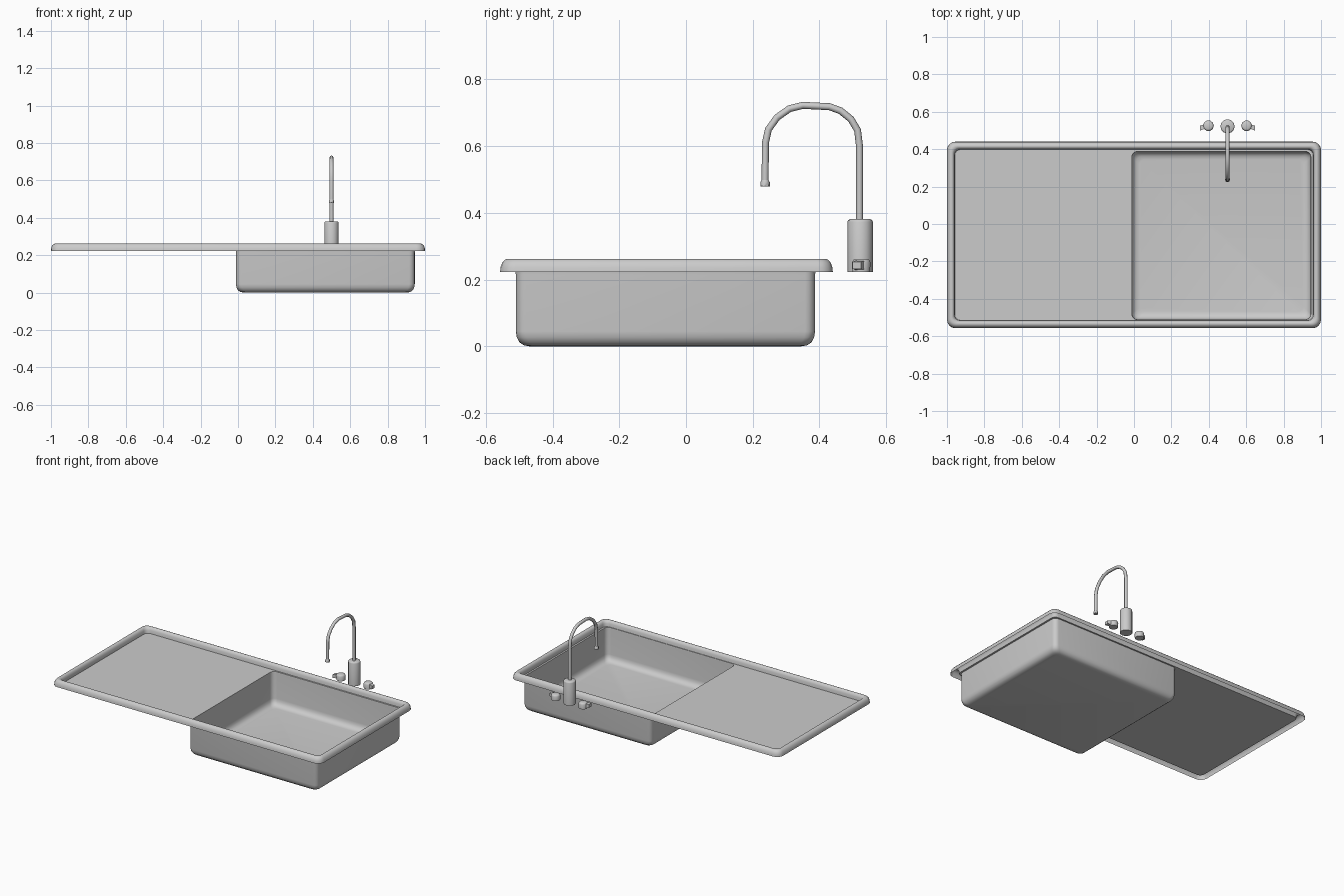
import bpy, bmesh, math
from mathutils import Vector, Matrix

if "Cube" in bpy.data.objects:
    bpy.data.objects.remove(bpy.data.objects["Cube"])


def finish(name, bm, angle=40):
    bmesh.ops.recalc_face_normals(bm, faces=bm.faces)
    me = bpy.data.meshes.new(name)
    bm.to_mesh(me)
    bm.free()
    ob = bpy.data.objects.new(name, me)
    bpy.context.collection.objects.link(ob)
    smooth(ob, angle)
    return ob


def smooth(ob, angle=40):
    bpy.ops.object.select_all(action='DESELECT')
    ob.select_set(True)
    bpy.context.view_layer.objects.active = ob
    bpy.ops.object.shade_smooth_by_angle(angle=math.radians(angle))


def rounded_rect(x0, x1, y0, y1, r, z, n=4):
    pts = []
    corners = [(x1 - r, y1 - r), (x0 + r, y1 - r), (x0 + r, y0 + r), (x1 - r, y0 + r)]
    for q, (cx, cy) in enumerate(corners):
        for i in range(n + 1):
            a = math.pi / 2 * (q + i / n)
            pts.append((cx + r * math.cos(a), cy + r * math.sin(a), z))
    return pts


def loft(bm, rings, cap_start=False, cap_end=False):
    loops = [[bm.verts.new(p) for p in ring] for ring in rings]
    for a, b in zip(loops, loops[1:]):
        for i in range(len(a)):
            j = (i + 1) % len(a)
            bm.faces.new((a[i], a[j], b[j], b[i]))
    if cap_start:
        bm.faces.new(loops[0])
    if cap_end:
        bm.faces.new(loops[-1])


def lathe(bm, cx, cy, profile, sides):
    rings = [[(cx + r * math.cos(2 * math.pi * i / sides),
               cy + r * math.sin(2 * math.pi * i / sides), z) for i in range(sides)]
             for r, z in profile]
    loft(bm, rings, True, True)


# Sink: one pressed sheet running over the rim, across the drainer, into the basin
rim = [(0, .222, .045), (.001, .236, .045), (.006, .250, .04), (.014, .259, .035),
       (.022, .262, .03), (.030, .261, .03), (.036, .255, .03), (.040, .244, .03), (.042, .224, .03)]
basin = [(0, .224), (.001, .215), (.001, .045), (.004, .027), (.012, .012), (.025, .003), (.042, 0)]
rings = [rounded_rect(-1 + d, 1 - d, -.557 + d, .44 - d, r, z) for d, z, r in rim]
rings += [rounded_rect(-.012 + d, .946 - d, -.511 + d, .388 - d, .03, z) for d, z in basin]
bm = bmesh.new()
loft(bm, rings, cap_end=True)
finish("sink", bm)

# Faucet body
bm = bmesh.new()
lathe(bm, .5, .522, [(.038, .222), (.038, .373), (.036, .378), (.031, .381)], 12)
finish("faucet_body", bm)

# Gooseneck spout
path = [(.52, .37), (.52, .60), (.514, .648), (.494, .681), (.463, .706), (.43, .718),
        (.35, .722), (.31, .712), (.273, .686), (.247, .650), (.238, .61), (.237, .49)]
cu = bpy.data.curves.new("spout", 'CURVE')
cu.dimensions = '3D'
cu.bevel_depth = .0105
cu.bevel_resolution = 2
cu.use_fill_caps = True
sp = cu.splines.new('POLY')
sp.points.add(len(path) - 1)
for p, (y, z) in zip(sp.points, path):
    p.co = (.5, y, z, 1)
spout = bpy.data.objects.new("spout", cu)
bpy.context.collection.objects.link(spout)
bpy.ops.object.select_all(action='DESELECT')
spout.select_set(True)
bpy.context.view_layer.objects.active = spout
bpy.ops.object.convert(target='MESH')
smooth(bpy.context.object, 50)

# Spout nozzle
bm = bmesh.new()
lathe(bm, .5, .237, [(.014, .479), (.014, .492), (.0105, .498)], 8)
finish("spout_nozzle", bm)

# Tap handles: a round knob with a short outward lever, mirrored about the faucet
for side, label in ((-1, "left"), (1, "right")):
    bm = bmesh.new()
    lathe(bm, .5 + side * .102, .525, [(.028, .222), (.029, .252), (.025, .259), (.018, .262)], 10)
    finish(label + "_handle_knob", bm)
    bm = bmesh.new()
    sections = [(.115, .525, .016, .228, .258), (.132, .518, .012, .230, .255),
                (.147, .512, .013, .232, .253)]
    loft(bm, [[(.5 + side * d, y - w, a), (.5 + side * d, y + w, a),
               (.5 + side * d, y + w, b), (.5 + side * d, y - w, b)]
              for d, y, w, a, b in sections], True, True)
    finish(label + "_handle_lever", bm, 30)
